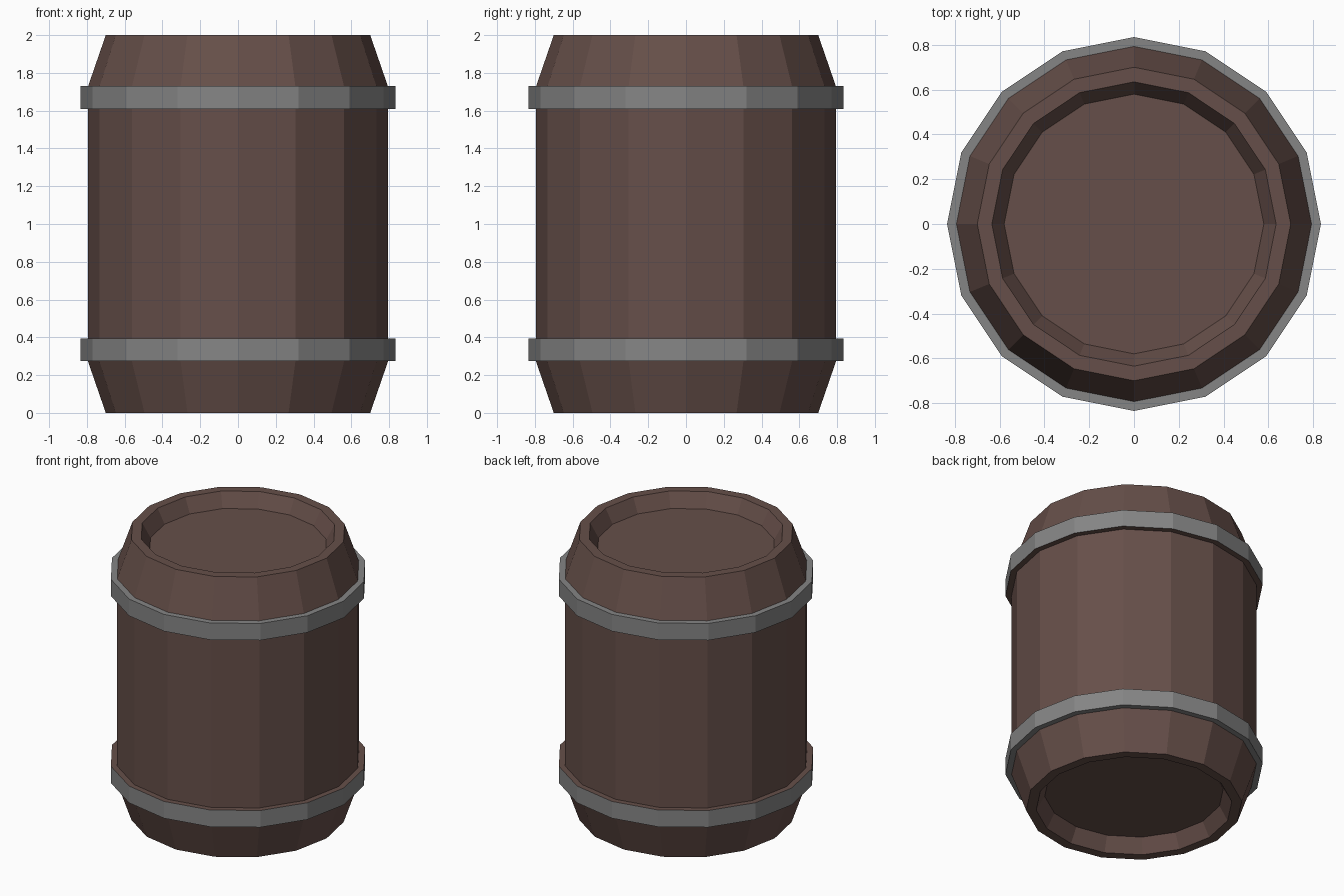
import bpy
import math

if "Cube" in bpy.data.objects:
    bpy.data.objects.remove(bpy.data.objects["Cube"])

SIDES = 16


def material(name, color):
    m = bpy.data.materials.new(name)
    m.diffuse_color = (*color, 1)
    m.use_nodes = True
    m.node_tree.nodes["Principled BSDF"].inputs["Base Color"].default_value = m.diffuse_color
    return m


wood = material("brown wood", (0.133, 0.078, 0.067))
metal = material("grey metal", (0.235, 0.235, 0.235))


def lathe(name, profile, mats, strip_mats=None, closed=False):
    """Spin an (r, z) profile, listed bottom to top on the outside, around z."""
    n = len(profile)
    verts = []
    for r, z in profile:
        for i in range(SIDES):
            a = 2 * math.pi * i / SIDES
            verts.append((r * math.cos(a), r * math.sin(a), z))
    faces, indices = [], []
    for k in range(n if closed else n - 1):
        lo, hi = k * SIDES, (k + 1) % n * SIDES
        for i in range(SIDES):
            j = (i + 1) % SIDES
            faces.append((lo + i, lo + j, hi + j, hi + i))
            indices.append(strip_mats[k] if strip_mats else 0)
    if not closed:  # end caps
        faces.append(tuple(reversed(range(SIDES))))
        faces.append(tuple(range((n - 1) * SIDES, n * SIDES)))
        indices += [0, 0]
    mesh = bpy.data.meshes.new(name)
    mesh.from_pydata(verts, [], faces)
    for m in mats:
        mesh.materials.append(m)
    for p, idx in zip(mesh.polygons, indices):
        p.material_index = idx
    ob = bpy.data.objects.new(name, mesh)
    bpy.context.collection.objects.link(ob)
    return ob


# Barrel body with recessed lids at both ends
half = [(0.58, 0.10), (0.635, 0.0), (0.70, 0.0), (0.795, 0.275)]
body = half + [(r, 2 - z) for r, z in reversed(half)]
lathe("barrel_body", body, [wood])

# Hoops: the edge facing the barrel's middle is wood coloured
for name, z0, z1, strips in (("lower_hoop", 0.275, 0.395, (1, 1, 0, 1)),
                             ("upper_hoop", 1.61, 1.73, (0, 1, 1, 1))):
    lathe(name, [(0.78, z0), (0.835, z0), (0.835, z1), (0.78, z1)],
          [wood, metal], strips, closed=True)
